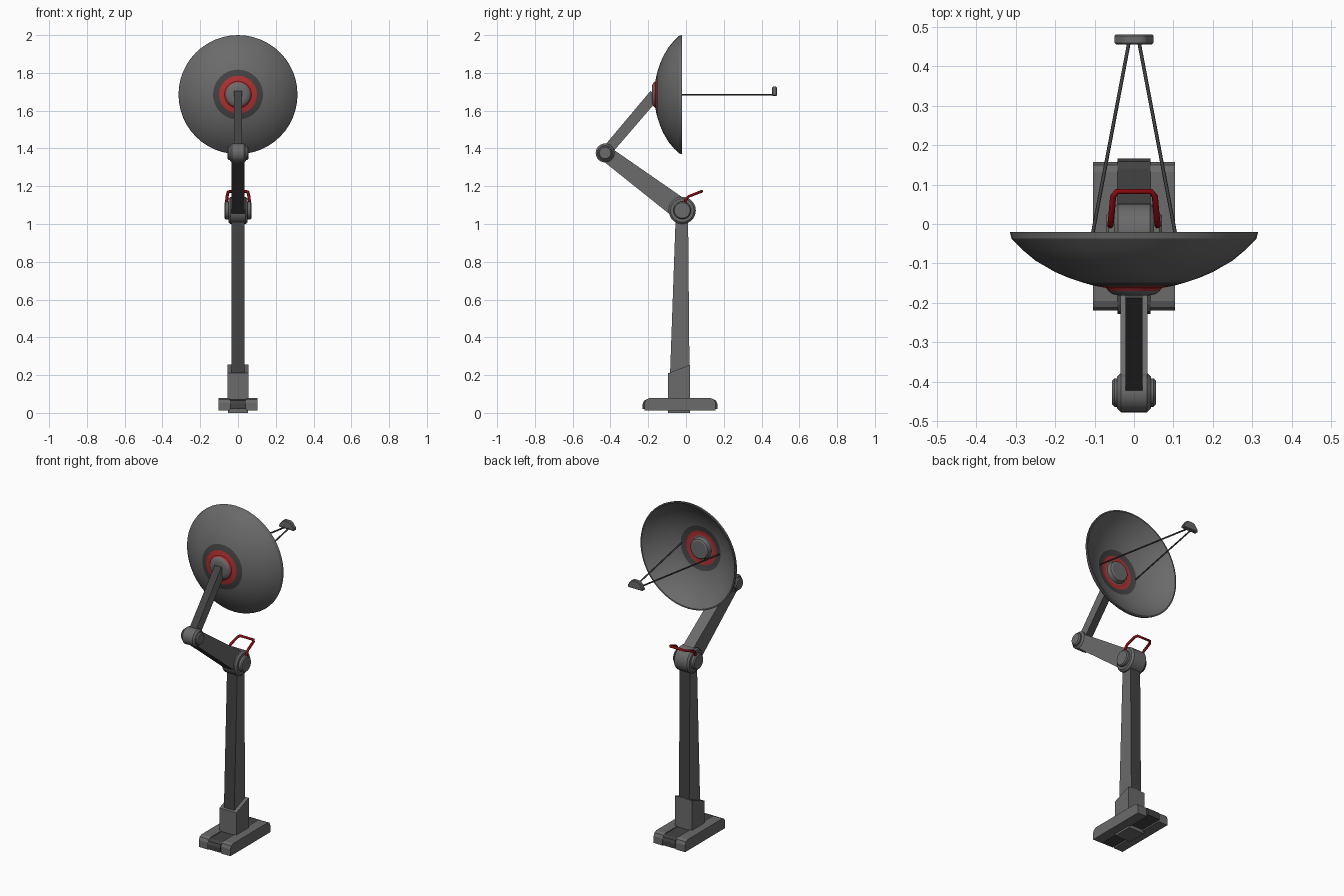
import bpy, bmesh, math
from mathutils import Vector

if "Cube" in bpy.data.objects:
    bpy.data.objects.remove(bpy.data.objects["Cube"])


def material(name, rgb):
    m = bpy.data.materials.new(name)
    m.diffuse_color = (*rgb, 1)
    m.use_nodes = True
    m.node_tree.nodes["Principled BSDF"].inputs["Base Color"].default_value = m.diffuse_color
    return m


GREY = material("mid_grey", (0.145, 0.145, 0.145))
DARK = material("dark_grey", (0.055, 0.055, 0.055))
RING = material("ring_red", (0.42, 0.03, 0.03))
RED = material("handle_red", (0.24, 0.003, 0.005))
MATS = [GREY, DARK, RING, RED]
smooth = []


def finish(name, bm):
    bmesh.ops.recalc_face_normals(bm, faces=bm.faces[:])
    me = bpy.data.meshes.new(name)
    bm.to_mesh(me)
    bm.free()
    ob = bpy.data.objects.new(name, me)
    bpy.context.collection.objects.link(ob)
    for m in MATS:
        me.materials.append(m)
    return ob


def lathe(name, profile, centre, axis, seg=32, mats=None):
    """Turn (radius, offset) points around the x or y axis."""
    bm = bmesh.new()
    rings = []
    for r, t in profile:
        ring = []
        for i in range(1 if r == 0 else seg):
            a = 2 * math.pi * i / seg
            c, s = r * math.cos(a), r * math.sin(a)
            p = Vector((t, c, s)) if axis == 'x' else Vector((c, t, s))
            ring.append(bm.verts.new(p + Vector(centre)))
        rings.append(ring)
    for k in range(len(rings) - 1):
        a, b = rings[k], rings[k + 1]
        for i in range(seg):
            j = (i + 1) % seg
            vs = [a[i % len(a)], a[j % len(a)], b[j % len(b)], b[i % len(b)]]
            f = bm.faces.new(list(dict.fromkeys(vs)))
            f.material_index = mats[k] if mats else 0
    ob = finish(name, bm)
    smooth.append(ob)
    return ob


def prism(name, pts, x0, x1, rule=None, bevel=0.0, axis='x'):
    """Extrude a side outline along x (points y,z) or y (points x,z)."""
    bm = bmesh.new()

    def place(t, p):
        return (t, p[0], p[1]) if axis == 'x' else (p[0], t, p[1])
    a = [bm.verts.new(place(x0, p)) for p in pts]
    b = [bm.verts.new(place(x1, p)) for p in pts]
    bm.faces.new(a)
    bm.faces.new(b[::-1])
    n = len(pts)
    for i in range(n):
        j = (i + 1) % n
        bm.faces.new([a[i], a[j], b[j], b[i]])
    if bevel:
        bmesh.ops.bevel(bm, geom=bm.edges[:], offset=bevel, segments=1, affect='EDGES')
    bmesh.ops.recalc_face_normals(bm, faces=bm.faces[:])
    bm.normal_update()
    if rule:
        for f in bm.faces:
            f.material_index = rule(f.normal)
    return finish(name, bm)


def arm(name, p, q, tp, tq, half, rule):
    """Tapered bar in the yz plane."""
    p, q = Vector(p), Vector(q)
    d = (q - p).normalized()
    n = Vector((-d.y, d.x))
    pts = [p + n * tp / 2, q + n * tq / 2, q - n * tq / 2, p - n * tp / 2]
    return prism(name, pts, -half, half, rule)


def joint(name, y, z, r, w, cap_r, cap_w):
    """Bevelled drum with a smaller raised cap on each side."""
    b = 0.01
    half = [(cap_r, w), (r - b, w), (r, w - b)]
    right = [(0, cap_w), (cap_r - 0.006, cap_w), (cap_r, cap_w - 0.006)] + half
    left = [(a, -t) for a, t in reversed(right)]
    lathe(name, right + left, (0, y, z), 'x', 28)


def tube(name, pts, r, mat):
    cu = bpy.data.curves.new(name, 'CURVE')
    cu.dimensions = '3D'
    cu.bevel_depth = r
    cu.bevel_resolution = 1
    cu.use_fill_caps = True
    s = cu.splines.new('POLY')
    s.points.add(len(pts) - 1)
    for pt, c in zip(s.points, pts):
        pt.co = (*c, 1)
    cu.materials.append(mat)
    bpy.context.collection.objects.link(bpy.data.objects.new(name, cu))


def dark_ends(n):
    return 0 if abs(n.x) > 0.5 else 1


def dark_front(n):
    return 1 if n.y < -0.3 else 0


# base: two feet, dark middle strip and a foot block
def base_outline(y0, y1, z0, z1, c):
    return [(y0, z0), (y1, z0), (y1, z1 - c), (y1 - c * 0.3, z1 - c * 0.3), (y1 - c, z1),
            (y0 + c, z1), (y0 + c * 0.3, z1 - c * 0.3), (y0, z1 - c)]


for side, s in (("left", -1), ("right", 1)):
    prism("base_foot_" + side, base_outline(-0.22, 0.157, 0.012, 0.078, 0.025),
          s * 0.042, s * 0.104)
prism("base_middle_strip", base_outline(-0.229, 0.166, 0.02, 0.073, 0.025),
      -0.042, 0.042, lambda n: 1)
prism("base_block", [(-0.095, 0), (0.022, 0), (0.022, 0.04), (-0.095, 0.04)], -0.052, 0.052)

# column and slanted sleeve
prism("column_sleeve", [(-0.095, 0.03), (0.022, 0.03), (0.022, 0.255), (-0.095, 0.21)],
      -0.056, 0.056)
prism("column", [(-0.09, 0.05), (0.02, 0.05), (0.011, 1.03), (-0.055, 1.03)],
      -0.034, 0.034, dark_ends)

# arms and joints
joint("shoulder_joint", -0.02, 1.072, 0.072, 0.051, 0.047, 0.071)
joint("elbow_joint", -0.428, 1.376, 0.05, 0.043, 0.036, 0.056)
arm("lower_arm", (-0.02, 1.072), (-0.428, 1.376), 0.115, 0.08, 0.034, dark_front)
arm("upper_arm", (-0.428, 1.376), (-0.165, 1.685), 0.055, 0.06, 0.022, dark_ends)

# dish shell with ring bands and hub, front to back
outer = [(0, -0.181), (0.04, -0.181), (0.055, -0.178), (0.065, -0.17), (0.071, -0.162),
         (0.1, -0.157), (0.132, -0.148), (0.165, -0.137), (0.2, -0.122), (0.25, -0.093),
         (0.285, -0.064), (0.311, -0.037), (0.315, -0.02)]
inner = [(0.308, -0.02), (0.278, -0.056), (0.243, -0.086), (0.195, -0.114), (0.16, -0.129),
         (0.132, -0.139), (0.1, -0.146), (0.07, -0.15), (0.064, -0.148), (0.058, -0.125),
         (0.05, -0.12), (0, -0.12)]
bands = [0, 0, 0, 2, 2, 1] + [0] * 6 + [0] + [0] * 5 + [1, 2, 0, 0, 0, 0]
lathe("dish", outer + inner, (0, 0, 1.685), 'y', 48, bands)

# feed horn and its struts
for side, s in (("left", -1), ("right", 1)):
    tube("feed_strut_" + side, [(s * 0.126, -0.135, 1.685), (s * 0.012, 0.465, 1.685)],
         0.0045, DARK)
prism("feed_horn", [(-0.05, 1.678), (0.05, 1.678), (0.05, 1.692), (0.028, 1.722),
                    (0.015, 1.727), (-0.015, 1.727), (-0.028, 1.722), (-0.05, 1.692)],
      0.456, 0.481, axis='y', bevel=0.004)

# red handle on the shoulder
h = [(0.06, -0.006, 1.085), (0.06, -0.003, 1.125), (0.058, 0.012, 1.145),
     (0.053, 0.07, 1.168), (0.043, 0.083, 1.173)]
tube("shoulder_handle", h + [(-x, y, z) for x, y, z in reversed(h)], 0.008, RED)

# smooth the turned parts
bpy.ops.object.select_all(action='DESELECT')
for ob in smooth:
    ob.select_set(True)
bpy.context.view_layer.objects.active = smooth[0]
bpy.ops.object.shade_smooth_by_angle(angle=math.radians(30))
